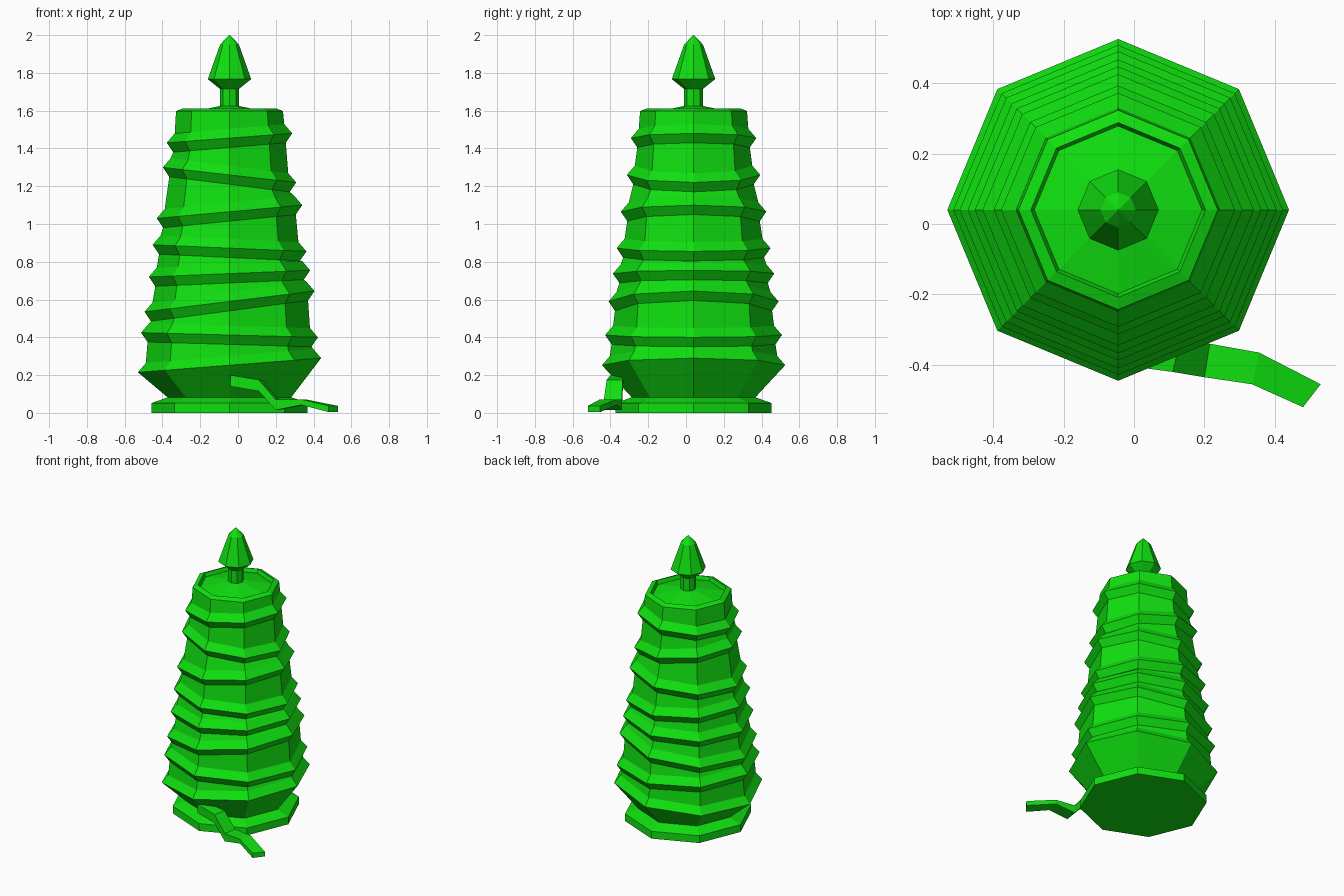
import bpy, bmesh
from math import cos, sin, pi

cube = bpy.data.objects.get("Cube")
if cube:
    bpy.data.objects.remove(cube, do_unlink=True)

SIDES = 8
CX, CY = -0.045, 0.04

green = bpy.data.materials.new("bright green")
green.use_nodes = True
green.diffuse_color = (0.005, 0.75, 0.005, 1)
green.node_tree.nodes["Principled BSDF"].inputs["Base Color"].default_value = green.diffuse_color


def skin(name, rings):
    """Join equal-sized rings of points into a capped, flat-shaded solid."""
    bm = bmesh.new()
    loops = [[bm.verts.new(p) for p in ring] for ring in rings]
    n = len(loops[0])
    for a, b in zip(loops, loops[1:]):
        for i in range(n):
            j = (i + 1) % n
            bm.faces.new((a[i], a[j], b[j], b[i]))
    bm.faces.new(loops[0][::-1])
    bm.faces.new(loops[-1])
    bmesh.ops.remove_doubles(bm, verts=bm.verts, dist=0.0001)
    bmesh.ops.recalc_face_normals(bm, faces=bm.faces)
    mesh = bpy.data.meshes.new(name)
    bm.to_mesh(mesh)
    bm.free()
    mesh.materials.append(green)
    obj = bpy.data.objects.new(name, mesh)
    bpy.context.collection.objects.link(obj)


def ring(radius, left_z, right_z=None):
    """Octagonal ring whose height runs from left_z at -x to right_z at +x."""
    right_z = left_z if right_z is None else right_z
    mid, tilt = (left_z + right_z) / 2, (right_z - left_z) / 2
    angles = [2 * pi * i / SIDES for i in range(SIDES)]
    return [(CX + radius * cos(a), CY + radius * sin(a), mid + tilt * cos(a))
            for a in angles]


# Base disc
skin("base_disc", [ring(0.413, 0), ring(0.413, 0.052), ring(0.32, 0.085)])

# Wound body: tilted ridges as (radius, height at -x, height at +x)
ridges = [(0.485, 0.215, 0.29), (0.468, 0.425, 0.40), (0.45, 0.535, 0.645),
          (0.427, 0.72, 0.755), (0.407, 0.89, 0.855), (0.385, 1.03, 1.10),
          (0.353, 1.30, 1.22), (0.332, 1.43, 1.48)]
body = [ring(0.325, 0.08)]
for k, (r, zl, zr) in enumerate(ridges):
    if k:
        body.append(ring(r - 0.034, zl - 0.05, zr - 0.05))
    body.append(ring(r, zl, zr))
    body.append(ring(r - 0.042, zl + 0.049, zr + 0.049))
# Shoulder, rim groove and shallow lid
body += [ring(0.283, 1.598), ring(0.248, 1.612), ring(0.238, 1.585), ring(0.045, 1.626)]
skin("wound_body", body)

# Pin and pointed tip
skin("top_pin", [ring(0.05, 1.6), ring(0.05, 1.74)])
skin("pointed_tip", [ring(0.05, 1.715), ring(0.115, 1.767), ring(0.05, 1.95), ring(0.002, 2.0)])

# Loose tail: inner edge xy, outer edge xy, top height, thickness
tail = [((-0.04, -0.33), (-0.04, -0.40), 0.20, 0.06),
        ((0.13, -0.335), (0.11, -0.42), 0.175, 0.06),
        ((0.215, -0.34), (0.20, -0.435), 0.07, 0.055),
        ((0.355, -0.365), (0.335, -0.455), 0.072, 0.03),
        ((0.53, -0.455), (0.48, -0.52), 0.037, 0.033)]
skin("loose_tail", [[(*a, z), (*b, z), (*b, z - t), (*a, z - t)] for a, b, z, t in tail])
